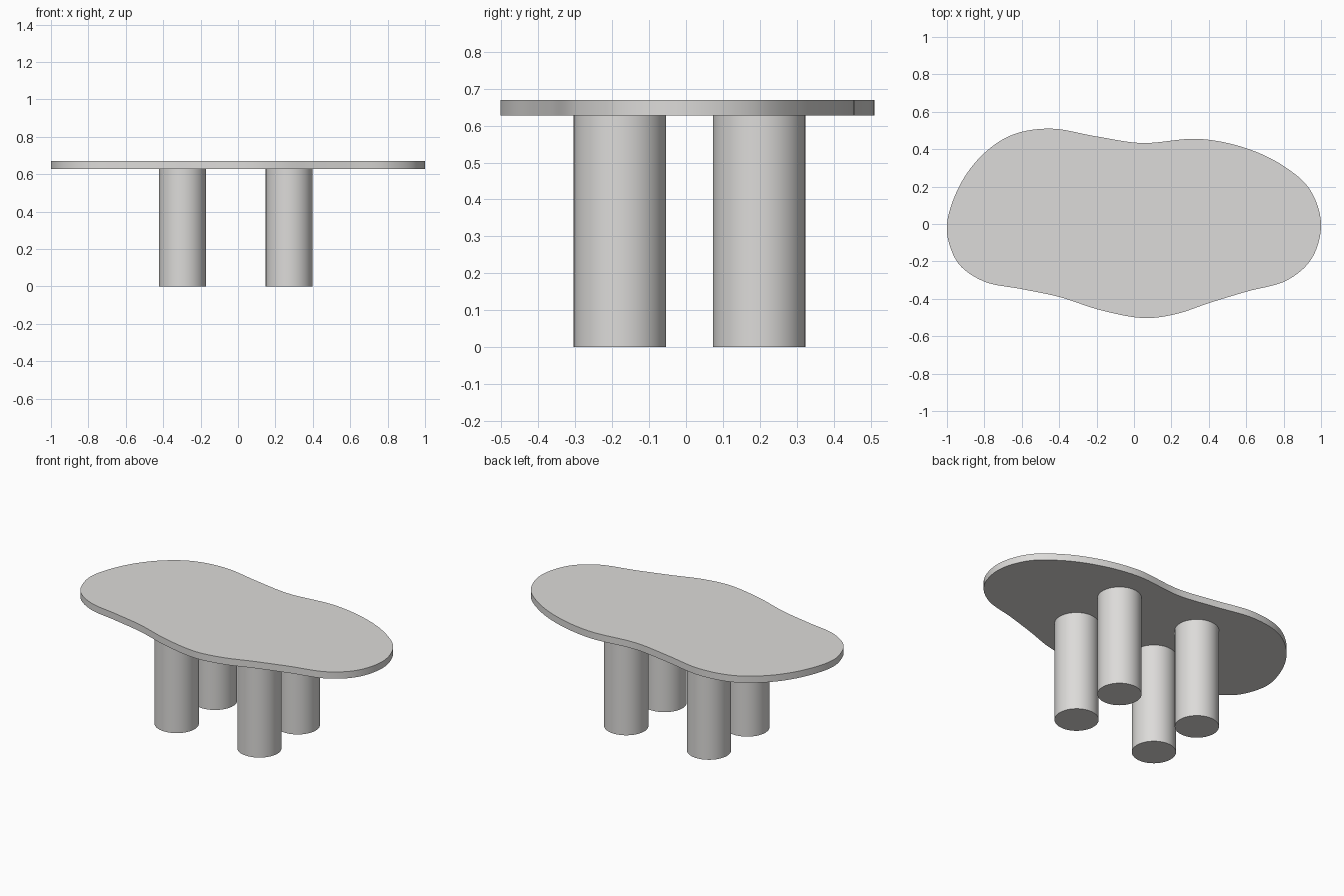
import bpy, bmesh, math
from mathutils import Vector

if "Cube" in bpy.data.objects:
    bpy.data.objects.remove(bpy.data.objects["Cube"])

TOP_Z, UNDER_Z = 0.669, 0.627
LEG_R = 0.125

mat = bpy.data.materials.new("warm light grey")
mat.diffuse_color = (0.72, 0.71, 0.695, 1)
mat.use_nodes = True
mat.node_tree.nodes["Principled BSDF"].inputs["Base Color"].default_value = mat.diffuse_color


def finish(bm, name, angle=40):
    bmesh.ops.recalc_face_normals(bm, faces=bm.faces[:])
    mesh = bpy.data.meshes.new(name)
    bm.to_mesh(mesh)
    bm.free()
    mesh.materials.append(mat)
    ob = bpy.data.objects.new(name, mesh)
    bpy.context.collection.objects.link(ob)
    bpy.ops.object.select_all(action='DESELECT')
    ob.select_set(True)
    bpy.context.view_layer.objects.active = ob
    bpy.ops.object.shade_smooth_by_angle(angle=math.radians(angle))
    return ob


def closed_spline(pts, steps=8):
    """Centripetal Catmull-Rom loop through the points."""
    pts = [Vector(p) for p in pts]
    n, out = len(pts), []
    for i in range(n):
        p = [pts[(i + k) % n] for k in (-1, 0, 1, 2)]
        t = [0.0]
        for k in range(3):
            t.append(t[-1] + math.sqrt((p[k + 1] - p[k]).length))
        for s in range(steps):
            u = t[1] + (t[2] - t[1]) * s / steps
            a = [p[k].lerp(p[k + 1], (u - t[k]) / (t[k + 1] - t[k])) for k in range(3)]
            b = [a[k].lerp(a[k + 1], (u - t[k]) / (t[k + 2] - t[k])) for k in range(2)]
            out.append(b[0].lerp(b[1], (u - t[1]) / (t[2] - t[1])))
    return out


# Free-form table top, outline clockwise from the left end
outline = [(-1, 0), (-0.935, 0.2), (-0.815, 0.365), (-0.655, 0.475), (-0.45, 0.51),
           (-0.2, 0.468), (0.04, 0.433), (0.35, 0.455), (0.6, 0.405), (0.8, 0.31),
           (0.94, 0.185), (1, 0), (0.95, -0.185), (0.82, -0.3), (0.6, -0.362),
           (0.4, -0.423), (0.23, -0.48), (0.06, -0.503), (-0.17, -0.463), (-0.4, -0.39),
           (-0.6, -0.348), (-0.8, -0.308), (-0.93, -0.222), (-0.985, -0.115)]
bm = bmesh.new()
face = bm.faces.new([bm.verts.new((p.x, p.y, UNDER_Z)) for p in closed_spline(outline)])
ext = bmesh.ops.extrude_face_region(bm, geom=[face], use_keep_orig=True)
bmesh.ops.translate(bm, vec=(0, 0, TOP_Z - UNDER_Z),
                    verts=[v for v in ext["geom"] if isinstance(v, bmesh.types.BMVert)])
finish(bm, "table_top")

# Four thick cylindrical legs
for side, x in (("left", -0.297), ("right", 0.273)):
    for end, y in (("front", -0.179), ("back", 0.198)):
        bm = bmesh.new()
        bmesh.ops.create_cone(bm, cap_ends=True, segments=64, radius1=LEG_R,
                              radius2=LEG_R, depth=UNDER_Z)
        bmesh.ops.translate(bm, vec=(x, y, UNDER_Z / 2), verts=bm.verts[:])
        finish(bm, f"{end}_{side}_leg")
